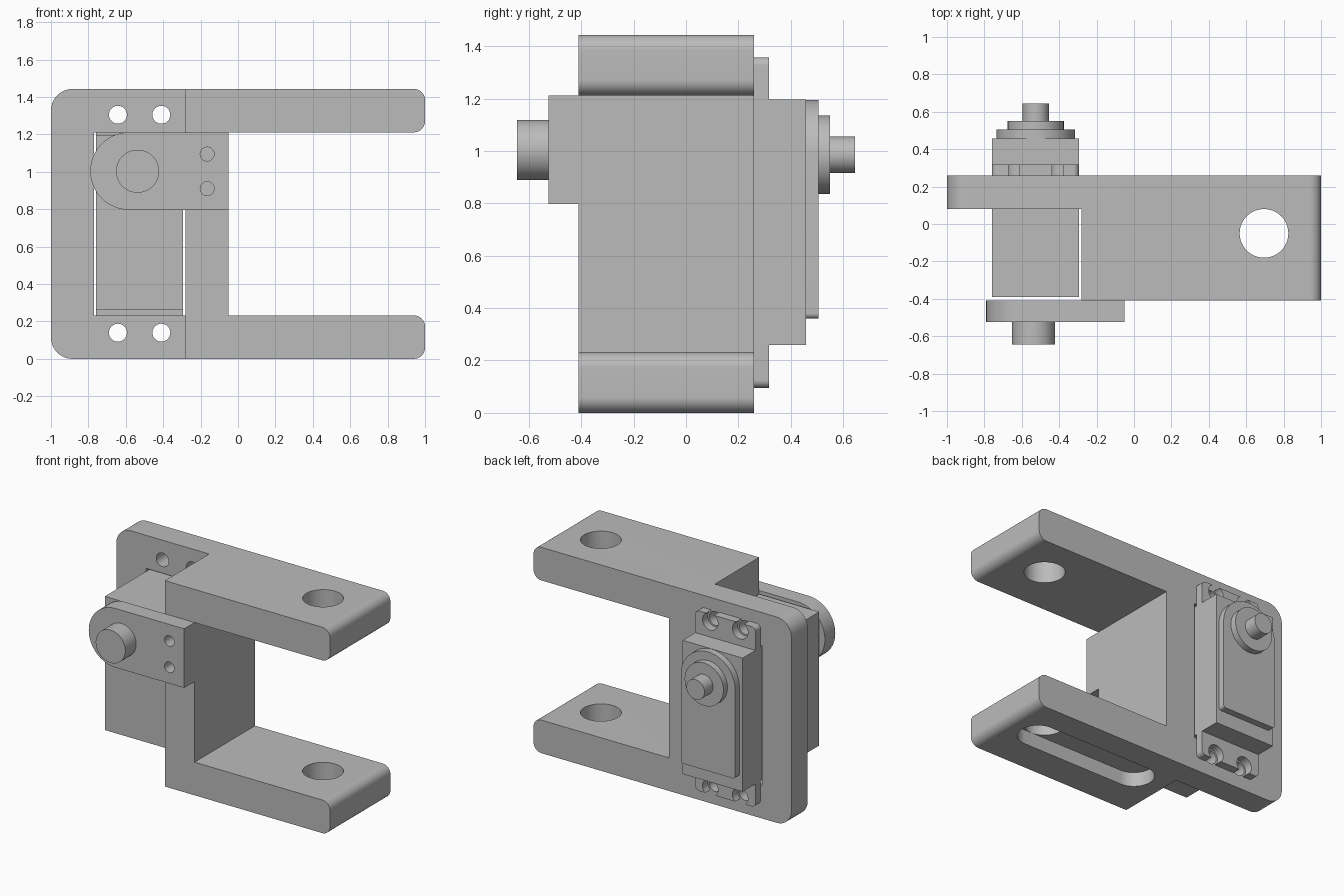
import bpy
import bmesh
import math

cube = bpy.data.objects.get("Cube")
if cube:
    bpy.data.objects.remove(cube)

grey = bpy.data.materials.new("plain_grey")
grey.use_nodes = True
grey.diffuse_color = (0.5, 0.5, 0.5, 1)
grey.node_tree.nodes["Principled BSDF"].inputs["Base Color"].default_value = (0.5, 0.5, 0.5, 1)


def rounded(corners, steps=16):
    """Outline from (u, v, radius) right-angle corners, with arcs at the rounded ones."""
    pts = []
    n = len(corners)
    for i, (u, v, r) in enumerate(corners):
        if r == 0:
            pts.append((u, v))
            continue
        dirs = []
        for other in (corners[i - 1], corners[(i + 1) % n]):
            du, dv = other[0] - u, other[1] - v
            length = math.hypot(du, dv)
            dirs.append((du / length, dv / length))
        (au, av), (bu, bv) = dirs
        cu, cv = u + r * (au + bu), v + r * (av + bv)
        for k in range(steps + 1):
            t = math.pi / 2 * k / steps
            s, c = math.sin(t), math.cos(t)
            pts.append((cu - r * (bu * c + au * s), cv - r * (bv * c + av * s)))
    # drop points that coincide where two arcs meet
    return [p for i, p in enumerate(pts) if math.dist(p, pts[i - 1]) > 1e-5]


def rect(u0, u1, v0, v1, low=0, high=0):
    """Rectangle with one radius for the low-v corners and one for the high-v corners."""
    return rounded([(u0, v0, low), (u1, v0, low), (u1, v1, high), (u0, v1, high)])


def circle(u, v, r, n=64):
    return [(u + r * math.cos(math.tau * k / n), v + r * math.sin(math.tau * k / n))
            for k in range(n)]


def prism(name, outline, start, end, axis="Y"):
    """Extrude an outline along Y (outline in x, z) or Z (outline in x, y)."""
    bm = bmesh.new()
    place = (lambda u, v, d: (u, d, v)) if axis == "Y" else (lambda u, v, d: (u, v, d))
    a = [bm.verts.new(place(u, v, start)) for u, v in outline]
    b = [bm.verts.new(place(u, v, end)) for u, v in outline]
    bm.faces.new(a)
    bm.faces.new(b[::-1])
    for i in range(len(a)):
        bm.faces.new((a[i - 1], a[i], b[i], b[i - 1]))
    bmesh.ops.recalc_face_normals(bm, faces=bm.faces)
    mesh = bpy.data.meshes.new(name)
    bm.to_mesh(mesh)
    bm.free()
    mesh.materials.append(grey)
    obj = bpy.data.objects.new(name, mesh)
    bpy.context.collection.objects.link(obj)
    return obj


def cut(target, *cutter_args):
    """Subtract a prism from the target and discard the cutter."""
    cutter = prism("cutter", *cutter_args)
    cutter.hide_render = True
    mod = target.modifiers.new("cut", "BOOLEAN")
    mod.operation = "DIFFERENCE"
    mod.solver = "EXACT"
    mod.object = cutter
    bpy.context.view_layer.update()
    result = bpy.data.meshes.new_from_object(
        target.evaluated_get(bpy.context.evaluated_depsgraph_get()))
    target.modifiers.clear()
    target.data = result
    bpy.data.objects.remove(cutter)


SCREW_X = (-0.642, -0.41)
SCREW_Z = (0.14, 1.305)
SHAFT = (-0.525, 0.985)
parts = []

# Bracket: C-shaped block thinned to a mounting plate on one side
height, arm = 1.443, 0.232
bracket = prism("bracket", rounded([
    (-1, 0, 0.115), (1, 0, 0.06), (1, arm, 0.06), (-0.05, arm, 0),
    (-0.05, height - arm, 0), (1, height - arm, 0.06), (1, height, 0.06),
    (-1, height, 0.115)]), -0.41, 0.26)
cut(bracket, rect(-1.2, -0.28, -0.2, 1.7), -0.6, 0.08)
cut(bracket, rect(-0.77, -0.28, arm, height - arm), 0, 0.4)
for x in SCREW_X:
    for z in SCREW_Z:
        cut(bracket, circle(x, z, 0.048, 32), 0, 0.4)
# Vertical arm holes and the slot under the lower arm
cut(bracket, circle(0.695, -0.05, 0.13), -0.2, 1.7, "Z")
cut(bracket, rounded([(-0.17, -0.18, 0.129), (0.88, -0.18, 0.129),
                      (0.88, 0.08, 0.129), (-0.17, 0.08, 0.129)]), -0.1, 0.1, "Z")
parts.append(bracket)

# Front bearing cap with rounded end, pin and two fixing holes
cap = prism("bearing_cap", rounded([
    (-0.79, 0.797, 0.207), (-0.05, 0.797, 0), (-0.05, 1.211, 0), (-0.79, 1.211, 0.207)]),
    -0.525, -0.41)
for z in (0.91, 1.095):
    hole = circle(-0.165, z, 0.037, 32)
    cut(cap, hole, -0.6, -0.3)
    cut(bracket, hole, -0.6, -0.2)
parts.append(cap)
parts.append(prism("bearing_pin", circle(-0.537, 1.003, 0.115), -0.645, -0.525))

# Motor: body, slotted mounting flange, gear cover, collar and shaft
parts.append(prism("motor_body", rect(-0.76, -0.295, 0.26, 1.197), -0.39, 0.458))
flange = prism("motor_flange", rect(-0.76, -0.295, 0.095, 1.357, 0.03, 0.03), 0.26, 0.317)
for x in SCREW_X:
    for z, tip in zip(SCREW_Z, (0.05, 1.4)):
        cut(flange, circle(x, z, 0.06, 32), 0.2, 0.4)
        cut(flange, rect(x - 0.028, x + 0.028, min(z, tip), max(z, tip)), 0.2, 0.4)
parts.append(flange)
parts.append(prism("gear_cover", rect(-0.735, -0.315, 0.36, 1.195, 0.02, 0.2099), 0.458, 0.505))
parts.append(prism("shaft_collar", circle(*SHAFT, 0.15), 0.505, 0.55))
parts.append(prism("output_shaft", circle(*SHAFT, 0.07), 0.55, 0.645))

# Smooth the curved walls, keep the edges crisp
bpy.ops.object.select_all(action="DESELECT")
for obj in parts:
    obj.select_set(True)
bpy.context.view_layer.objects.active = bracket
bpy.ops.object.shade_smooth_by_angle(angle=math.radians(30))
